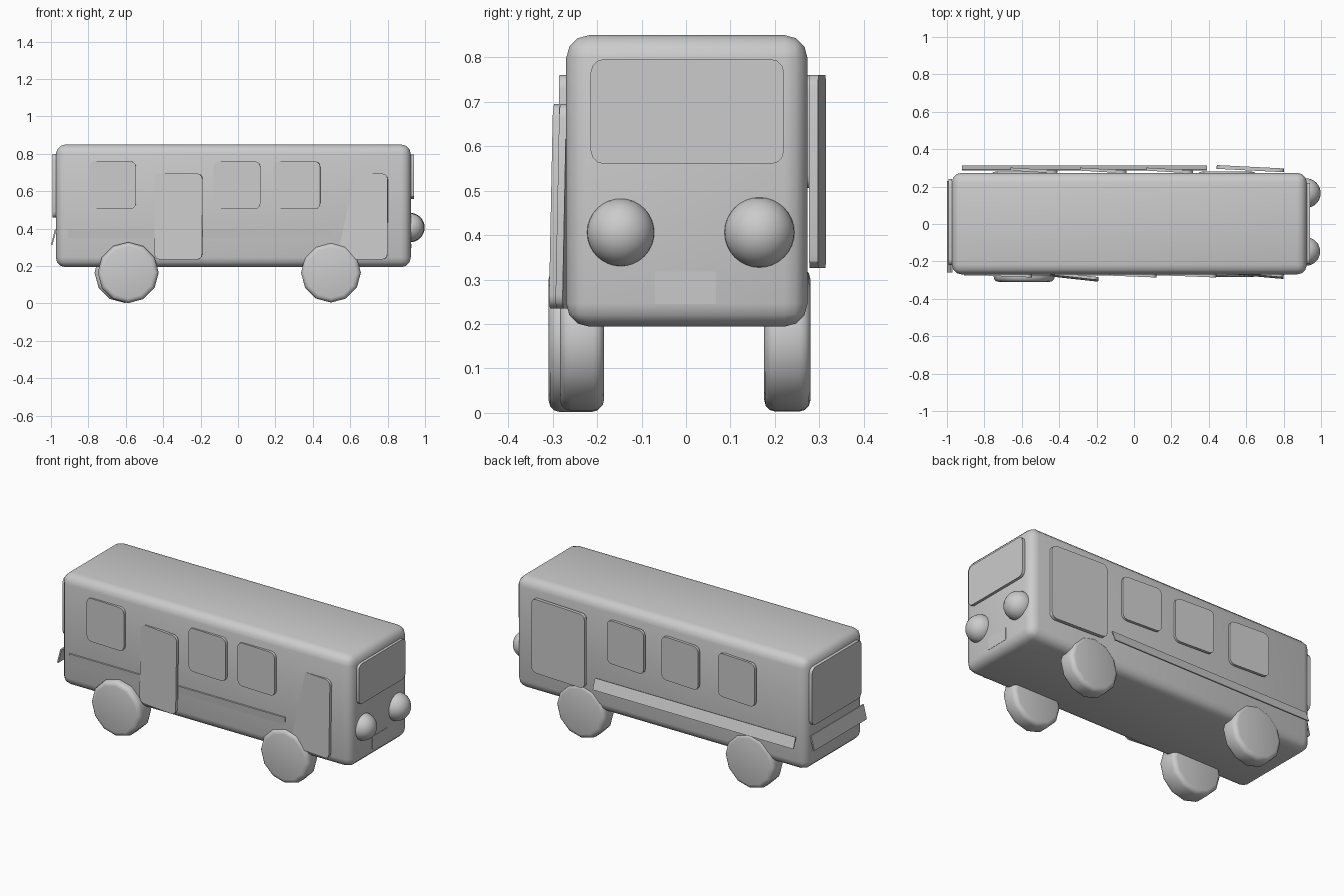
import bpy, bmesh, math
from mathutils import Euler

if "Cube" in bpy.data.objects:
    bpy.data.objects.remove(bpy.data.objects["Cube"])


def add_mesh(name, bm, loc, rot=(0, 0, 0), angle=40):
    mesh = bpy.data.meshes.new(name)
    bmesh.ops.recalc_face_normals(bm, faces=bm.faces[:])
    bm.to_mesh(mesh)
    bm.free()
    ob = bpy.data.objects.new(name, mesh)
    bpy.context.collection.objects.link(ob)
    ob.location, ob.rotation_euler = loc, Euler(rot)
    bpy.ops.object.select_all(action='DESELECT')
    ob.select_set(True)
    bpy.context.view_layer.objects.active = ob
    bpy.ops.object.shade_smooth_by_angle(angle=math.radians(angle))
    return ob


def box(size):
    bm = bmesh.new()
    bmesh.ops.create_cube(bm, size=1)
    bmesh.ops.scale(bm, vec=size, verts=bm.verts)
    return bm


def panel(name, width, height, loc, yaw=0, tilt=0, thick=0.016, r=0.03):
    """Thin slab in the local XZ plane with rounded corners."""
    bm = box((width, thick, height))
    if r:
        edges = [e for e in bm.edges
                 if abs(e.verts[0].co.y - e.verts[1].co.y) > thick / 2]
        bmesh.ops.bevel(bm, geom=edges, offset=r, segments=3, profile=0.5,
                        affect='EDGES')
    return add_mesh(name, bm, loc, (tilt, 0, yaw), 30)


# Body shell
bm = box((1.898, 0.543, 0.656))
bmesh.ops.bevel(bm, geom=bm.edges[:], offset=0.052, segments=3, profile=0.5,
                affect='EDGES')
add_mesh("body", bm, (-0.025, 0.002, 0.522))

# Wheels: twelve-sided with rounded shoulders
for name, x, y, w, r in (("rear_right_wheel", -0.587, -0.248, 0.122, 0.163),
                         ("front_right_wheel", 0.497, -0.234, 0.100, 0.160),
                         ("rear_left_wheel", -0.605, 0.228, 0.104, 0.162),
                         ("front_left_wheel", 0.497, 0.228, 0.104, 0.160)):
    bm = bmesh.new()
    bmesh.ops.create_cone(bm, cap_ends=True, segments=12, radius1=r,
                          radius2=r, depth=w)
    rims = [e for e in bm.edges if abs(e.verts[0].co.z - e.verts[1].co.z) < 1e-4]
    bmesh.ops.bevel(bm, geom=rims, offset=0.025, segments=3, profile=0.5,
                    affect='EDGES')
    add_mesh(name, bm, (x, y, 0.165), (math.pi / 2, 0, 0.0))

# Headlights
for name, y, r in (("right_headlight", -0.147, 0.076),
                   ("left_headlight", 0.165, 0.079)):
    bm = bmesh.new()
    bmesh.ops.create_uvsphere(bm, u_segments=32, v_segments=16, radius=r)
    add_mesh(name, bm, (0.919, y, 0.406))

# Side windows
for i, x in enumerate((-0.67, -0.005, 0.315)):
    panel(f"right_window_{i}", 0.25, 0.255, (x, -0.273, 0.633), -0.04)
for i, x in enumerate((-0.535, -0.165, 0.19)):
    panel(f"left_window_{i}", 0.25, 0.255, (x, 0.286, 0.633), -0.06)

# Doors, slightly ajar
panel("rear_door", 0.257, 0.46, (-0.318, -0.282, 0.465), -0.11, -0.02)
panel("front_door", 0.257, 0.46, (0.672, -0.27, 0.465), -0.09, -0.02)
panel("driver_door", 0.36, 0.435, (0.622, 0.296, 0.543), -0.05, 0, 0.02)

# Windscreen, rear window, number plate
q = math.pi / 2
panel("windscreen", 0.435, 0.236, (0.930, 0.003, 0.678), q, 0, 0.02)
panel("rear_window", 0.46, 0.34, (-0.982, 0.01, 0.63), q, 0, 0.02)
panel("number_plate", 0.137, 0.073, (0.921, -0.001, 0.282), q, 0.02, 0.01, 0)

# Trim strips and rear bumper
panel("right_trim", 1.41, 0.045, (-0.205, -0.270, 0.373), 0, 0.12, 0.008, 0)
panel("left_trim", 1.31, 0.065, (-0.265, 0.300, 0.365), 0, 0.35, 0.006, 0)
panel("rear_bumper", 0.49, 0.085, (-0.985, -0.015, 0.355), q, 0.25, 0.008, 0)
